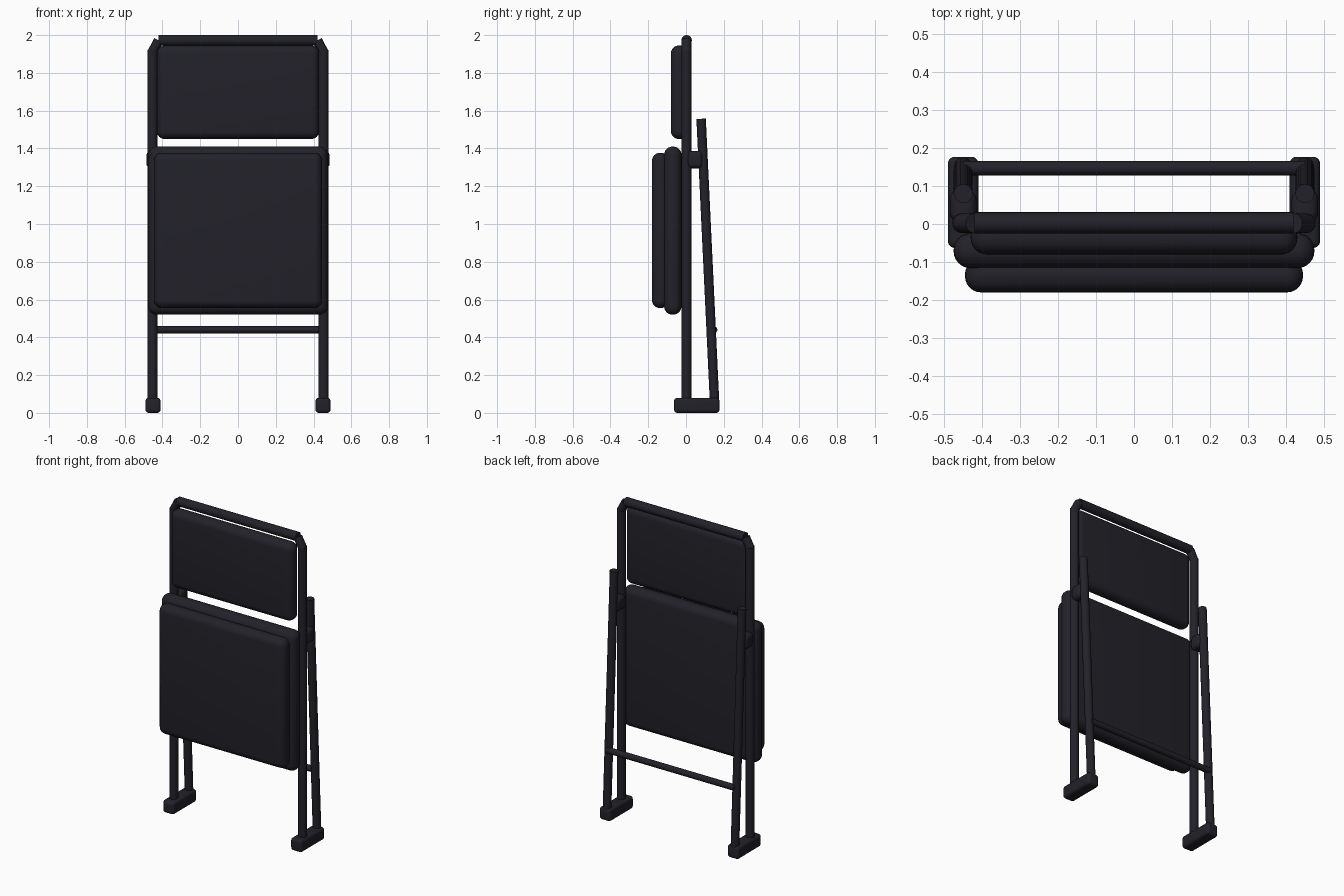
import bpy
from mathutils import Vector

if "Cube" in bpy.data.objects:
    bpy.data.objects.remove(bpy.data.objects["Cube"])

mat = bpy.data.materials.new("dark charcoal")
mat.diffuse_color = (0.0155, 0.0155, 0.022, 1)
mat.use_nodes = True
mat.node_tree.nodes["Principled BSDF"].inputs["Base Color"].default_value = mat.diffuse_color


def finish(ob, name):
    ob.name = name
    ob.data.materials.append(mat)
    bpy.ops.object.shade_smooth_by_angle(angle=0.7)
    return ob


def tube(name, a, b, r):
    """Straight round tube between two points."""
    a, b = Vector(a), Vector(b)
    d = b - a
    bpy.ops.mesh.primitive_cylinder_add(vertices=24, radius=r, depth=d.length, location=(a + b) / 2)
    ob = bpy.context.object
    ob.rotation_euler = d.to_track_quat('Z', 'Y').to_euler()
    return finish(ob, name)


def pad(name, x, y, z, r):
    """Rounded box given by its x, y and z ranges."""
    bpy.ops.mesh.primitive_cube_add(size=1, location=[sum(v) / 2 for v in (x, y, z)])
    ob = bpy.context.object
    ob.scale = [v[1] - v[0] for v in (x, y, z)]
    bpy.ops.object.transform_apply(location=False, rotation=False, scale=True)
    m = ob.modifiers.new("round", 'BEVEL')
    m.width, m.segments, m.limit_method = r, 6, 'NONE'
    bpy.ops.object.modifier_apply(modifier=m.name)
    return finish(ob, name)


# upholstery and seat pan, folded upright
pad("backrest", (-0.43, 0.43), (-0.08, 0.01), (1.45, 1.945), 0.042)
pad("seat_pan", (-0.475, 0.475), (-0.116, -0.024), (0.52, 1.41), 0.044)
pad("seat_cushion", (-0.445, 0.445), (-0.18, -0.09), (0.555, 1.377), 0.042)

# cross bars
tube("top_bar", (-0.42, 0.003, 1.972), (0.42, 0.003, 1.972), 0.028)
tube("rear_cross_bar", (-0.45, 0.147, 0.44), (0.45, 0.147, 0.44), 0.019)

# paired side parts
for s, side in ((-1, "left"), (1, "right")):
    x = s * 0.453
    tube(side + "_front_leg", (x, 0.002, 0.04), (x, 0.002, 1.92), 0.026)
    tube(side + "_top_bend", (x, 0.002, 1.91), (s * 0.42, 0.002, 1.972), 0.026)
    tube(side + "_rear_leg", (s * 0.45, 0.152, 0.04), (s * 0.45, 0.08, 1.557), 0.025)
    pad(side + "_foot", (s * 0.45 - 0.04, s * 0.45 + 0.04), (-0.063, 0.177), (0, 0.08), 0.018)
    pad(side + "_hinge", (s * 0.45 - 0.035, s * 0.45 + 0.035), (0.005, 0.09), (1.295, 1.387), 0.025)
